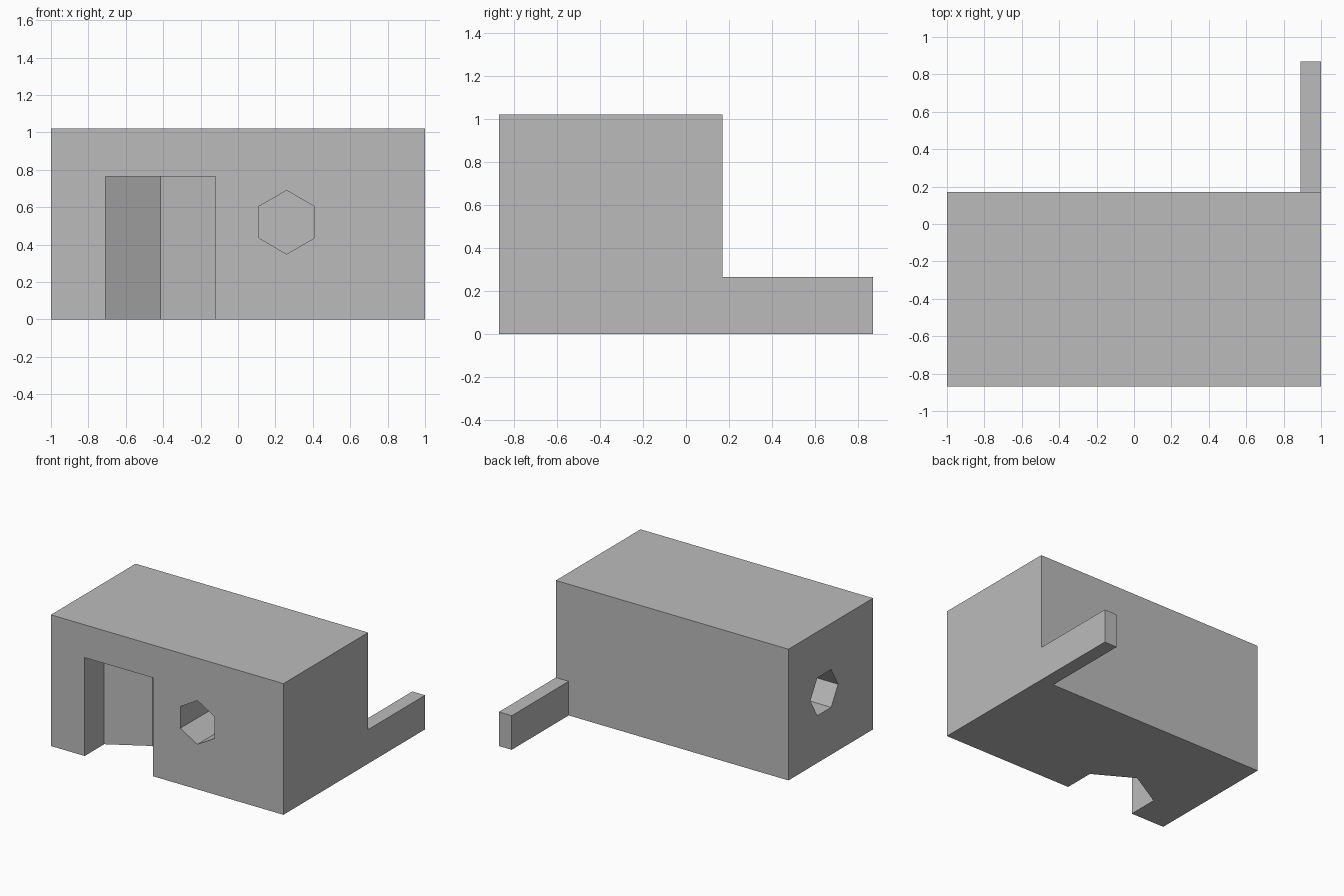
import bpy
from math import pi

if "Cube" in bpy.data.objects:
    bpy.data.objects.remove(bpy.data.objects["Cube"], do_unlink=True)

grey = bpy.data.materials.new("plain grey")
grey.use_nodes = True
colour = (0.5, 0.5, 0.5, 1)
grey.diffuse_color = colour
grey.node_tree.nodes["Principled BSDF"].inputs["Base Color"].default_value = colour

FRONT, BACK, END, HEIGHT = -0.87, 0.17, 1.0, 1.02


def box(name, low, high):
    """Box between two opposite corners."""
    middle = [(a + b) / 2 for a, b in zip(low, high)]
    bpy.ops.mesh.primitive_cube_add(size=1, location=middle)
    obj = bpy.context.object
    obj.name = name
    obj.scale = [b - a for a, b in zip(low, high)]
    bpy.ops.object.transform_apply(location=False, rotation=False, scale=True)
    obj.data.materials.append(grey)
    return obj


def cut_hexagon(body, radius, depth, centre, rotation=(0, 0, 0)):
    """Cut a six-sided prism out of the body."""
    bpy.ops.mesh.primitive_cylinder_add(vertices=6, radius=radius, depth=depth,
                                        location=centre, rotation=rotation)
    cutter = bpy.context.object
    cutter.hide_render = True
    cutter.data.materials.append(grey)
    cut = body.modifiers.new("hexagon cut", "BOOLEAN")
    cut.operation = "DIFFERENCE"
    cut.solver = "EXACT"
    cut.object = cutter
    bpy.context.view_layer.objects.active = body
    bpy.ops.object.modifier_apply(modifier=cut.name)
    bpy.data.objects.remove(cutter, do_unlink=True)


# House block and the low wall running back from its corner
house = box("house_block", (-END, FRONT, 0), (END, BACK, HEIGHT))
box("low_wall", (0.89, BACK, 0), (END, 0.87, 0.265))

# Doorway: upright prism sunk into the front, open at the ground
door_top = 0.765
cut_hexagon(house, 0.34, 2 * door_top, (-0.415, FRONT + 0.07, 0))

# Window recesses in the front and the right end
cut_hexagon(house, 0.17, 0.9, (0.26, FRONT, 0.52), (pi / 2, 0, 0))
cut_hexagon(house, 0.17, 0.9, (-END, -0.27, 0.515), (0, pi / 2, 0))
